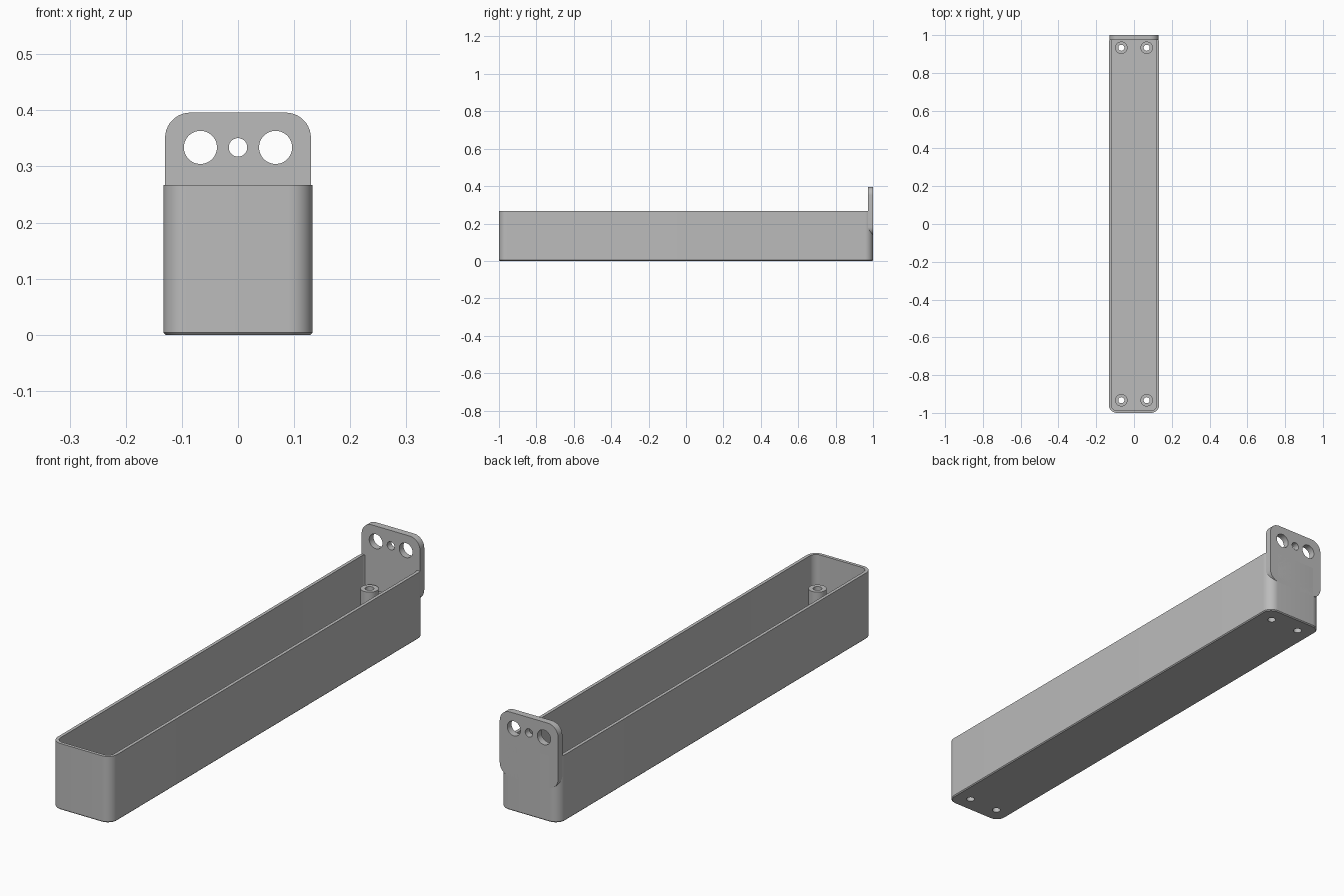
import bpy, bmesh, math
from mathutils import Matrix

cube = bpy.data.objects.get("Cube")
if cube:
    bpy.data.objects.remove(cube, do_unlink=True)

grey = bpy.data.materials.new("plain grey")
grey.use_nodes = True
grey.diffuse_color = (0.5, 0.5, 0.5, 1)
grey.node_tree.nodes["Principled BSDF"].inputs["Base Color"].default_value = grey.diffuse_color

HOLE_X, HOLE_Y = 0.067, 0.933
FLOOR, BOSS_TOP = 0.02, 0.16


def rounded_rect(hx, hy, r, steps=10):
    """Outline of a rounded rectangle, counter-clockwise."""
    pts = []
    for k, (sx, sy) in enumerate([(1, 1), (-1, 1), (-1, -1), (1, -1)]):
        for i in range(steps + 1):
            a = (k + i / steps) * math.pi / 2
            pts.append((sx * (hx - r) + r * math.cos(a), sy * (hy - r) + r * math.sin(a)))
    return pts


def circle(r, n=32):
    return [(r * math.cos(2 * math.pi * i / n), r * math.sin(2 * math.pi * i / n)) for i in range(n)]


def loft(name, sections, closed=False, matrix=Matrix()):
    """Skin a list of (outline, height); cap the ends, or join last to first."""
    bm = bmesh.new()
    rings = [[bm.verts.new((x, y, z)) for x, y in outline] for outline, z in sections]
    pairs = list(zip(rings, rings[1:]))
    if closed:
        pairs.append((rings[-1], rings[0]))
    else:
        bm.faces.new(rings[0])
        bm.faces.new(rings[-1])
    for a, b in pairs:
        for i in range(len(a)):
            j = (i + 1) % len(a)
            bm.faces.new((a[i], a[j], b[j], b[i]))
    bmesh.ops.recalc_face_normals(bm, faces=bm.faces)
    bm.transform(matrix)
    mesh = bpy.data.meshes.new(name)
    bm.to_mesh(mesh)
    bm.free()
    mesh.materials.append(grey)
    obj = bpy.data.objects.new(name, mesh)
    bpy.context.collection.objects.link(obj)
    return obj


def select(obj):
    bpy.ops.object.select_all(action='DESELECT')
    obj.select_set(True)
    bpy.context.view_layer.objects.active = obj


def drill(obj, cutter):
    cutter.hide_render = True
    mod = obj.modifiers.new("hole", 'BOOLEAN')
    mod.operation, mod.solver, mod.object = 'DIFFERENCE', 'EXACT', cutter
    select(obj)
    bpy.ops.object.modifier_apply(modifier=mod.name)
    bpy.data.objects.remove(cutter, do_unlink=True)


# Long open tray with a slightly chamfered base
outer = rounded_rect(0.133, 1, 0.042)
inner = rounded_rect(0.12, 0.987, 0.029)
tray = loft("tray", [(rounded_rect(0.129, 0.996, 0.038), 0), (outer, 0.004),
                     (outer, 0.267), (inner, 0.267), (inner, FLOOR)])
parts = [tray]

# Screw bosses on the floor, bored right through the base
for sx in (-1, 1):
    for sy in (-1, 1):
        place = Matrix.Translation((sx * HOLE_X, sy * HOLE_Y, 0))
        drill(tray, loft("bore_cutter", [(circle(0.016), -0.05), (circle(0.016), 0.05)], matrix=place))
        side = ("front" if sy < 0 else "back") + ("_left" if sx > 0 else "_right")
        parts.append(loft(side + "_screw_boss",
                          [(circle(0.033), FLOOR), (circle(0.033), BOSS_TOP),
                           (circle(0.016), BOSS_TOP), (circle(0.016), FLOOR)],
                          closed=True, matrix=place))

# Upright mounting tab at the back with three holes
upright = Matrix.Translation((0, 1, 0.266)) @ Matrix.Rotation(math.pi / 2, 4, 'X')
plate = rounded_rect(0.13, 0.13, 0.045)
tab = loft("mounting_tab", [(plate, 0), (plate, 0.027)], matrix=upright)
for x, r in ((-HOLE_X, 0.0295), (0, 0.0165), (HOLE_X, 0.0295)):
    drill(tab, loft("tab_hole_cutter", [(circle(r, 48), -0.05), (circle(r, 48), 0.08)],
                    matrix=upright @ Matrix.Translation((x, 0.068, 0))))
parts.append(tab)

for obj in parts:
    select(obj)
    bpy.ops.object.shade_smooth_by_angle(angle=math.radians(30))
